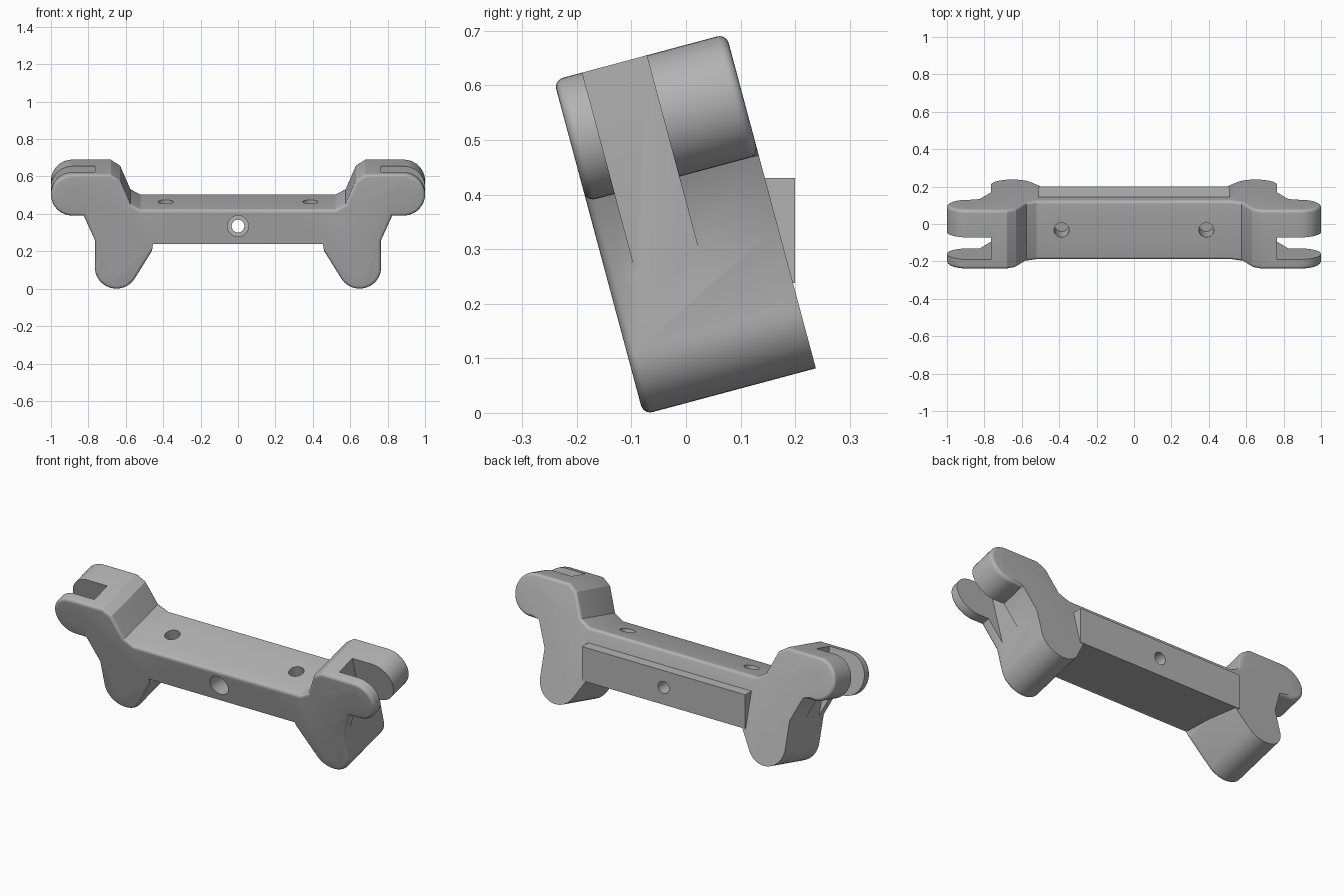
import bpy, bmesh, math
from mathutils import Matrix, Vector

if "Cube" in bpy.data.objects:
    bpy.data.objects.remove(bpy.data.objects["Cube"], do_unlink=True)

TILT = math.radians(15)
DEPTH = 0.327
# Local frame: x across, y through the plate, z up the leaning face
LEAN = Matrix.Translation((0, -0.078, -0.003)) @ Matrix.Rotation(TILT, 4, 'X')

grey = bpy.data.materials.new("plain grey")
grey.use_nodes = True
grey.diffuse_color = (0.45, 0.45, 0.45, 1)
grey.node_tree.nodes["Principled BSDF"].inputs["Base Color"].default_value = grey.diffuse_color


def make_object(name, bm, matrix=Matrix()):
    bmesh.ops.recalc_face_normals(bm, faces=bm.faces)
    bm.transform(matrix)
    mesh = bpy.data.meshes.new(name)
    bm.to_mesh(mesh)
    bm.free()
    mesh.materials.append(grey)
    obj = bpy.data.objects.new(name, mesh)
    bpy.context.collection.objects.link(obj)
    return obj


def box(name, low, high, matrix=Matrix()):
    low, high = Vector(low), Vector(high)
    bm = bmesh.new()
    bmesh.ops.create_cube(bm, size=1)
    bm.transform(Matrix.Translation((low + high) / 2) @ Matrix.Diagonal((*(high - low), 1)))
    return make_object(name, bm, matrix)


def rod(name, start, end, radius, matrix=Matrix()):
    start, end = Vector(start), Vector(end)
    axis = end - start
    bm = bmesh.new()
    bmesh.ops.create_cone(bm, cap_ends=True, segments=40, radius1=radius,
                          radius2=radius, depth=axis.length)
    bm.transform(Matrix.Translation((start + end) / 2) @ axis.to_track_quat('Z', 'Y').to_matrix().to_4x4())
    return make_object(name, bm, matrix)


def combine(target, tool, operation):
    mod = target.modifiers.new(operation, 'BOOLEAN')
    mod.object, mod.operation, mod.solver = tool, operation, 'EXACT'
    bpy.context.view_layer.objects.active = target
    bpy.ops.object.modifier_apply(modifier=mod.name)
    bpy.data.objects.remove(tool, do_unlink=True)


def arc(cx, cz, radius, first, last, steps):
    angles = [math.radians(first + (last - first) * i / steps) for i in range(steps + 1)]
    return [(cx + radius * math.cos(a), cz + radius * math.sin(a)) for a in angles]


# Outline of one half, from the bar top round both lugs to the bar underside
half = [(0.52, 0.44), (0.575, 0.47), (0.63, 0.60), (0.68, 0.634)]
half += arc(0.885, 0.519, 0.115, 90, -90, 24)
half += [(0.825, 0.404), (0.765, 0.267)]
half += arc(0.65, 0.115, 0.115, 0, -149, 20)
half += [(0.46, 0.208), (0.455, 0.25)]
outline = half + [(-x, z) for x, z in reversed(half)]

# Extrude the outline through the plate depth
bm = bmesh.new()
face = bm.faces.new([bm.verts.new((x, 0, z)) for x, z in outline])
ext = bmesh.ops.extrude_face_region(bm, geom=[face])
bmesh.ops.translate(bm, vec=(0, DEPTH, 0),
                    verts=[v for v in ext["geom"] if isinstance(v, bmesh.types.BMVert)])
bmesh.ops.recalc_face_normals(bm, faces=bm.faces)

# Round the front rim, and the upper part of the rear rim
rim = []
for edge in bm.edges:
    a, b = (v.co for v in edge.verts)
    mid = (a + b) / 2
    if abs(a.y - b.y) > 0.1:
        continue
    underside = abs(mid.x) < 0.47 and mid.z < 0.3
    if (mid.y < 0.1 and not underside) or (mid.y > 0.1 and mid.z > 0.39):
        rim.append(edge)
bmesh.ops.bevel(bm, geom=rim, offset=0.02, segments=5, profile=0.5,
                affect='EDGES', clamp_overlap=True)
bracket = make_object("bracket_body", bm, LEAN)

# Upright block behind the crossbar
combine(bracket, box("rear_block", (-0.51, -0.13, 0.238), (0.51, 0.2, 0.43)), 'UNION')

for side in (-1, 1):
    # Slot that splits each upper lug into a fork
    xs = sorted((side * 0.765, side * 1.1))
    combine(bracket, box("fork_slot", (xs[0], 0.054, 0.2), (xs[1], 0.176, 0.8), LEAN), 'DIFFERENCE')
    # Pivot holes through the upper and lower lugs
    for x, z in ((0.885, 0.519), (0.65, 0.115)):
        combine(bracket, rod("pivot_hole", (side * x, -0.1, z), (side * x, 0.5, z), 0.04, LEAN), 'DIFFERENCE')
    # Blind hole in the bar top
    combine(bracket, rod("top_hole", (side * 0.387, 0.165, 0.32), (side * 0.387, 0.165, 0.6), 0.04, LEAN), 'DIFFERENCE')

# Level bolt holes with wide front recesses
for x in (-0.255, 0, 0.255):
    combine(bracket, rod("bolt_hole", (x, -0.4, 0.335), (x, 0.4, 0.335), 0.034), 'DIFFERENCE')
    combine(bracket, rod("bolt_recess", (x, -0.4, 0.335), (x, -0.03, 0.335), 0.056), 'DIFFERENCE')

# Smooth the curved walls and keep the corners crisp
bpy.ops.object.select_all(action='DESELECT')
bracket.select_set(True)
bpy.context.view_layer.objects.active = bracket
bpy.ops.object.shade_smooth_by_angle(angle=math.radians(25))
